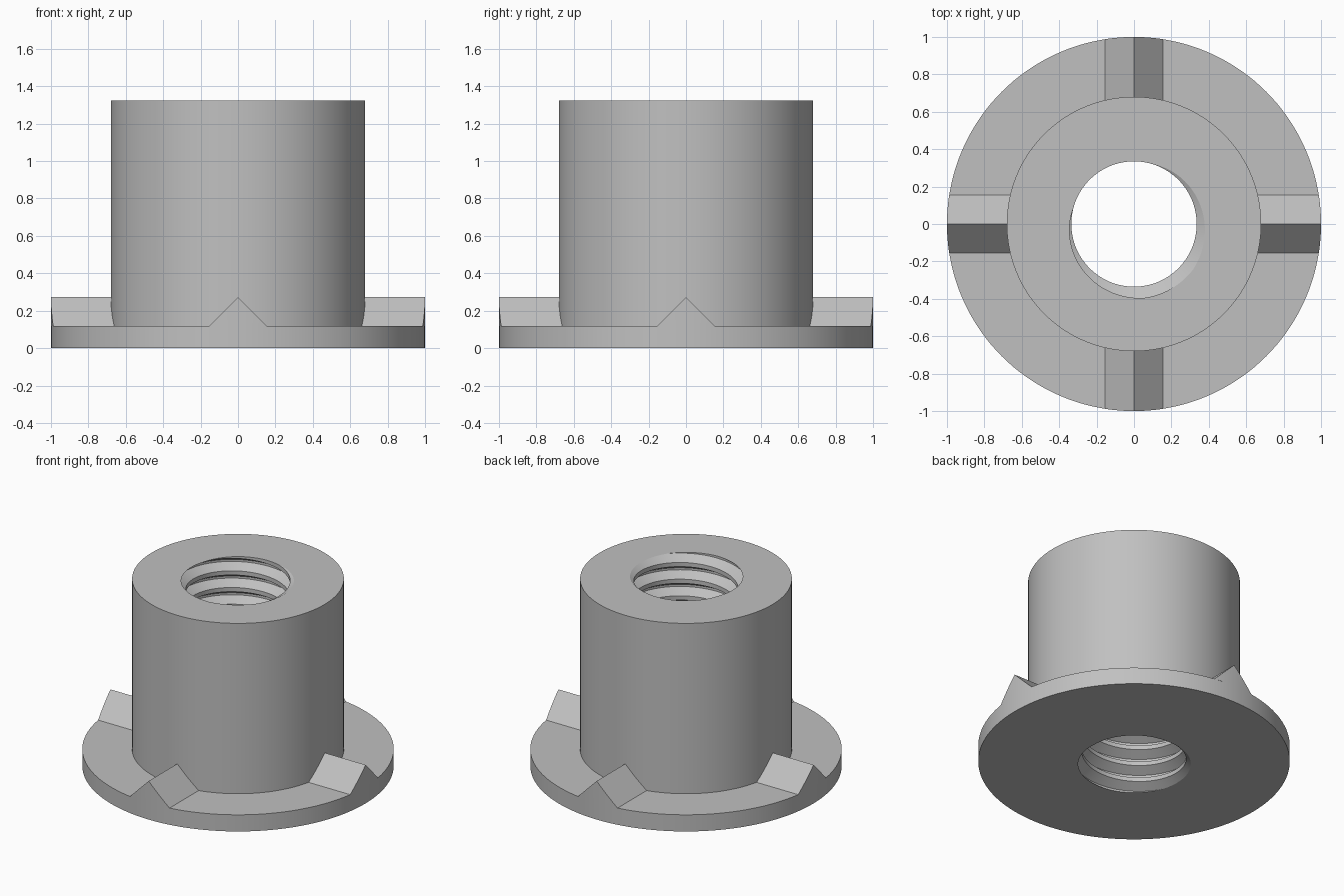
import bpy, bmesh
from math import sin, cos, pi, radians, sqrt, floor

if "Cube" in bpy.data.objects:
    bpy.data.objects.remove(bpy.data.objects["Cube"])

HEIGHT, FLANGE_TOP = 1.325, 0.118
BARREL_R, FLANGE_R = 0.68, 1.0
BORE_R, PITCH = 0.335, 0.1182
DEPTH = 0.54 * PITCH
RIDGE = 0.155
COLUMNS = 144

grey = bpy.data.materials.new("light_grey")
grey.use_nodes = True
grey.diffuse_color = (0.53, 0.53, 0.53, 1)
grey.node_tree.nodes["Principled BSDF"].inputs["Base Color"].default_value = (0.53, 0.53, 0.53, 1)


def finish(bm, name):
    bmesh.ops.remove_doubles(bm, verts=bm.verts, dist=1e-5)
    bmesh.ops.recalc_face_normals(bm, faces=bm.faces)
    mesh = bpy.data.meshes.new(name)
    bm.to_mesh(mesh)
    bm.free()
    mesh.materials.append(grey)
    obj = bpy.data.objects.new(name, mesh)
    bpy.context.collection.objects.link(obj)
    bpy.ops.object.select_all(action="DESELECT")
    obj.select_set(True)
    bpy.context.view_layer.objects.active = obj
    bpy.ops.object.shade_smooth_by_angle(angle=radians(30))
    return obj


def add_quad(bm, corners):
    verts = []
    for v in corners:
        if all((v.co - w.co).length > 1e-5 for w in verts):
            verts.append(v)
    if len(verts) > 2:
        bm.faces.new(verts)


# Thread profile: flat root, two flanks, flat crest
def thread_radius(z, root_z):
    u = (z - root_z) / PITCH
    d = abs(u - floor(u + 0.5))
    return BORE_R + DEPTH * min(1, max(0, (0.375 - d) / 0.3125))


# One vertical section of the threaded barrel with its flange
def section(angle):
    root_z = HEIGHT + PITCH * (angle / (2 * pi) - 300 / 360)
    points = []
    for turn in range(-14, 3):
        for corner in (-0.375, -0.0625, 0.0625, 0.375):
            z = min(HEIGHT, max(0, root_z + (turn + corner) * PITCH))
            points.append((thread_radius(z, root_z), z))
    points += [(BARREL_R, HEIGHT), (BARREL_R, FLANGE_TOP),
               (FLANGE_R, FLANGE_TOP), (FLANGE_R, 0)]
    return points


# Threaded barrel and flange
bm = bmesh.new()
columns = []
for i in range(COLUMNS + 1):
    a = 2 * pi * i / COLUMNS
    columns.append([bm.verts.new((r * cos(a), r * sin(a), z)) for r, z in section(a)])
for left, right in zip(columns, columns[1:]):
    for j in range(len(left)):
        k = (j + 1) % len(left)
        add_quad(bm, (left[j], right[j], right[k], left[k]))
finish(bm, "threaded_barrel")

# Four wedge ridges on the flange, trimmed to its rim
STEPS = 8
for n, name in enumerate(("left", "back", "right", "front")):
    bm = bmesh.new()
    rings = []
    for i in range(-STEPS, STEPS + 1):
        y = RIDGE * i / STEPS
        top = FLANGE_TOP + RIDGE - abs(y)
        inner = sqrt((BARREL_R - 0.01) ** 2 - y * y)
        outer = sqrt(FLANGE_R ** 2 - y * y)
        ring = [(inner, FLANGE_TOP), (outer, FLANGE_TOP), (outer, top), (inner, top)]
        rings.append([bm.verts.new((x, y, z)) for x, z in ring])
    for a, b in zip(rings, rings[1:]):
        for j in range(4):
            k = (j + 1) % 4
            add_quad(bm, (a[j], b[j], b[k], a[k]))
    ridge = finish(bm, name + "_ridge")
    ridge.rotation_euler.z = n * pi / 2
